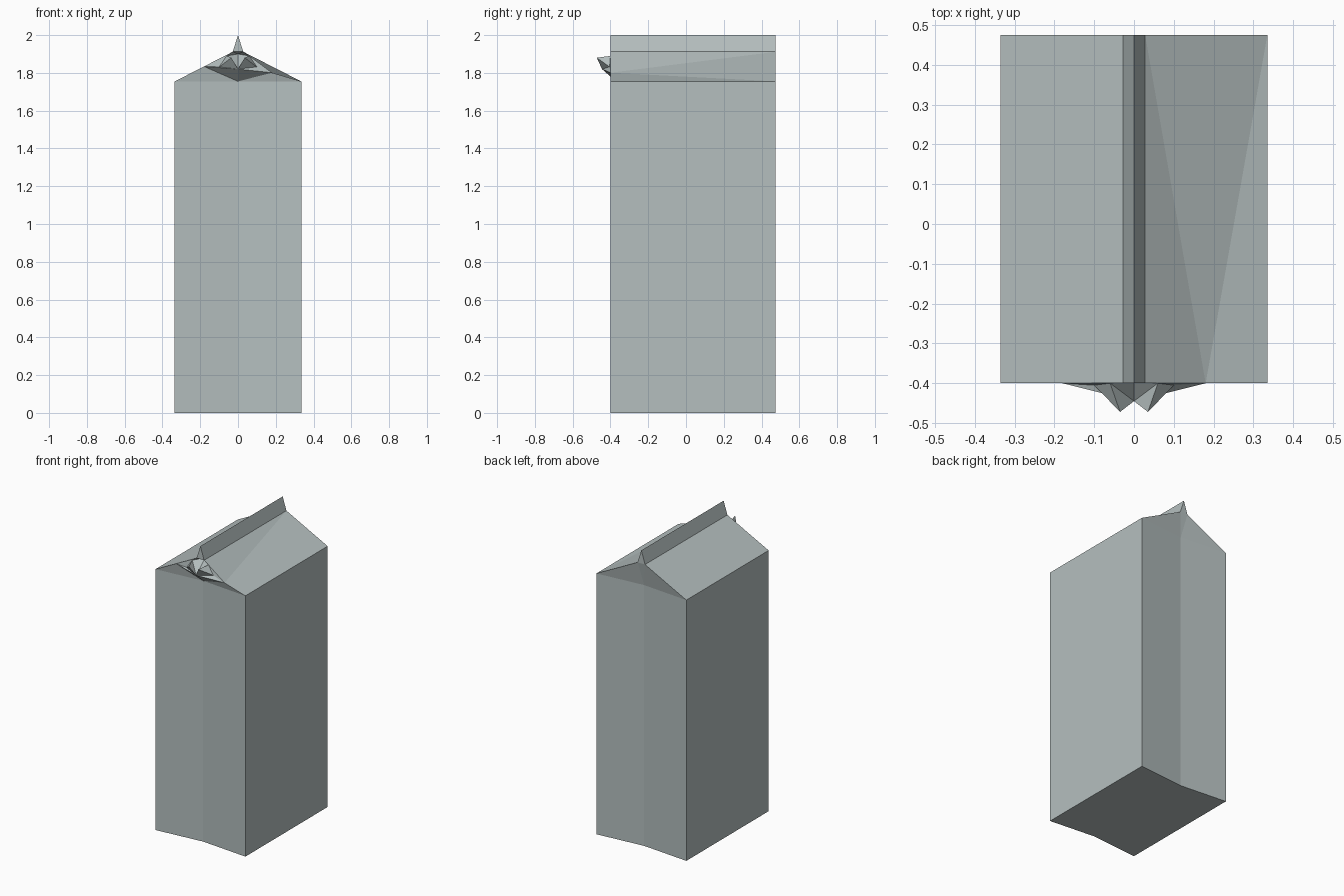
import bpy
import bmesh

old = bpy.data.objects.get("Cube")
if old:
    bpy.data.objects.remove(old, do_unlink=True)

# Plain card colour
card = bpy.data.materials.new("grey_card")
card.use_nodes = True
colour = (0.46, 0.52, 0.52, 1)
card.diffuse_color = colour
card.node_tree.nodes["Principled BSDF"].inputs["Base Color"].default_value = colour

HALF, FRONT, BACK, FOLD = 0.335, -0.40, 0.475, 0.03
EAVE, RIDGE, TOP = 1.755, 1.912, 2.0

bm = bmesh.new()


def pt(x, y, z):
    return bm.verts.new((x, y, z))


def face(*verts):
    bm.faces.new(verts)


# Points on the centre line: end creases, ridge fin, spout lip and throat
crease = {(y, z): pt(0, y + (FOLD if y < 0 else -FOLD), z)
          for y in (FRONT, BACK) for z in (0, EAVE)}
fin = {y: pt(0, y, TOP) for y in (FRONT, BACK)}
lip = pt(0, -0.445, 1.82)
throat = pt(0, -0.35, 1.90)

floor, ridge = {}, {}
for s in (-1, 1):
    eave, mid = {}, {}
    for y in (FRONT, BACK):
        floor[s, y] = pt(s * HALF, y, 0)
        eave[y] = pt(s * HALF, y, EAVE)
        ridge[s, y] = pt(s * 0.028, y, RIDGE)
        # the left roof edge is pressed down beside the spout
        dent = 0.033 if s > 0 and y == FRONT else 0
        mid[y] = pt(s * 0.18, y, 1.834 - dent)
        # creased end wall and gable corner
        face(floor[s, y], eave[y], crease[y, EAVE], crease[y, 0])
        face(eave[y], mid[y], crease[y, EAVE])

    # side wall, roof slope and fin side
    face(floor[s, FRONT], floor[s, BACK], eave[BACK], eave[FRONT])
    face(eave[FRONT], eave[BACK], mid[FRONT])
    face(eave[BACK], mid[BACK], mid[FRONT])
    face(mid[FRONT], mid[BACK], ridge[s, BACK])
    face(mid[FRONT], ridge[s, BACK], ridge[s, FRONT])
    face(ridge[s, FRONT], ridge[s, BACK], fin[BACK], fin[FRONT])

    # folded back gable
    face(mid[BACK], ridge[s, BACK], crease[BACK, EAVE])

    # spout: underside, flap and throat
    root = pt(s * 0.10, -0.405, 1.832)
    hinge = pt(s * 0.06, -0.40, 1.89)
    tip = pt(s * 0.035, -0.472, 1.88)
    m, r = mid[FRONT], ridge[s, FRONT]
    face(m, lip, crease[FRONT, EAVE])
    face(m, root, lip)
    face(m, r, hinge)
    face(m, hinge, root)
    face(root, tip, lip)
    face(root, hinge, tip)
    face(lip, tip, hinge)
    face(lip, hinge, throat)
    face(hinge, r, throat)

# Fin ends, gable peaks and base
for y, inner in ((FRONT, throat), (BACK, crease[BACK, EAVE])):
    face(ridge[-1, y], ridge[1, y], fin[y])
    face(ridge[-1, y], ridge[1, y], inner)
for s in (-1, 1):
    face(floor[s, FRONT], floor[s, BACK], crease[BACK, 0], crease[FRONT, 0])

bmesh.ops.recalc_face_normals(bm, faces=bm.faces)
mesh = bpy.data.meshes.new("folded_carton")
bm.to_mesh(mesh)
bm.free()
mesh.materials.append(card)
carton = bpy.data.objects.new("folded_carton", mesh)
bpy.context.scene.collection.objects.link(carton)
